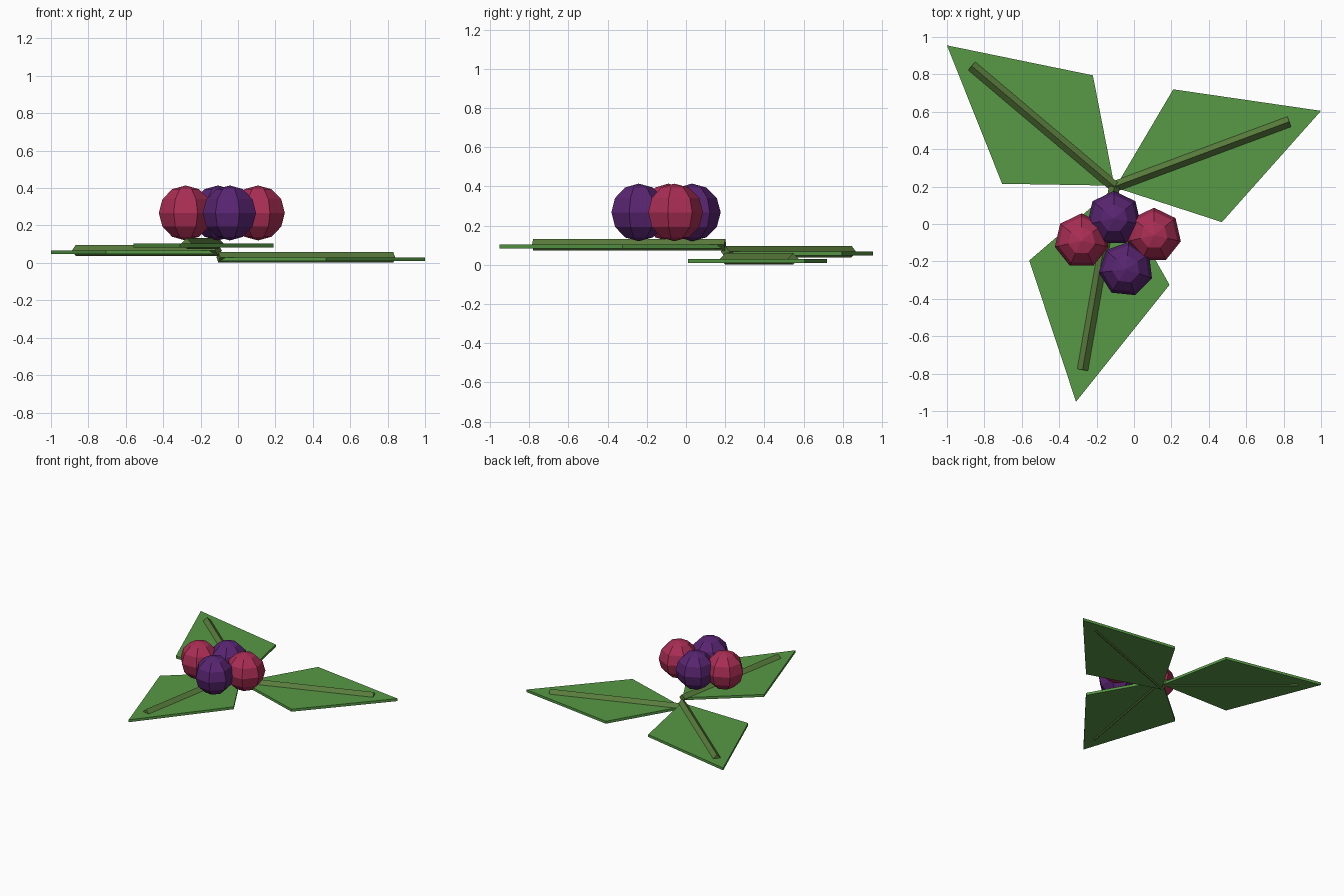
import bpy, math
from mathutils import Vector

if "Cube" in bpy.data.objects:
    bpy.data.objects.remove(bpy.data.objects["Cube"])


def material(name, rgb):
    m = bpy.data.materials.new(name)
    m.diffuse_color = (*rgb, 1)
    m.use_nodes = True
    m.node_tree.nodes["Principled BSDF"].inputs["Base Color"].default_value = m.diffuse_color
    return m


LEAF = material("leaf green", (0.095, 0.32, 0.06))
RIB = material("olive green", (0.10, 0.20, 0.045))
RED = material("berry red", (0.40, 0.027, 0.09))
PURPLE = material("berry purple", (0.098, 0.018, 0.165))


def mesh_object(name, verts, faces, mat):
    me = bpy.data.meshes.new(name)
    me.from_pydata(verts, [], faces)
    me.materials.append(mat)
    ob = bpy.data.objects.new(name, me)
    bpy.context.collection.objects.link(ob)
    return ob


def prism(name, bottom, top, mat):
    """Closed solid between two matching counter-clockwise outlines."""
    n = len(bottom)
    faces = [tuple(reversed(range(n))), tuple(range(n, 2 * n))]
    faces += [(i, (i + 1) % n, n + (i + 1) % n, n + i) for i in range(n)]
    return mesh_object(name, bottom + top, faces, mat)


def leaf(name, outline, rib_end, z):
    # thin kite-shaped blade
    prism(name + "_blade", [(x, y, z - 0.02) for x, y in outline],
          [(x, y, z) for x, y in outline], LEAF)
    # diamond-section midrib running through the blade
    a, b = Vector((-0.105, 0.2, z)), Vector((*rib_end, z))
    side = Vector((0, 0, 1)).cross(b - a).normalized()
    ring = [side * 0.029, Vector((0, 0, 0.029)), -side * 0.029, Vector((0, 0, -0.029))]
    prism(name + "_midrib", [tuple(a + r) for r in ring],
          [tuple(b + r) for r in ring], RIB)


# three stacked leaves, outlines counter-clockwise from the stem end
leaf("right_leaf", [(-0.10, 0.195), (0.47, 0.01), (1.0, 0.605), (0.21, 0.72)],
     (0.83, 0.547), 0.03)
leaf("left_leaf", [(-0.105, 0.205), (-0.22, 0.795), (-1.0, 0.955), (-0.705, 0.215)],
     (-0.868, 0.845), 0.067)
leaf("front_leaf", [(-0.105, 0.195), (-0.56, -0.195), (-0.31, -0.95), (0.19, -0.325)],
     (-0.275, -0.78), 0.103)

# cluster of faceted berries
berries = [("left_red_berry", -0.28, -0.09, 0, RED),
           ("right_red_berry", 0.107, -0.06, 0, RED),
           ("back_purple_berry", -0.107, 0.03, 0, PURPLE),
           ("front_purple_berry", -0.043, -0.242, -6, PURPLE)]
for name, x, y, turn, mat in berries:
    bpy.ops.mesh.primitive_uv_sphere_add(segments=7, ring_count=6, radius=0.147,
                                         location=(x, y, 0.267),
                                         rotation=(0, 0, math.radians(turn)))
    ob = bpy.context.object
    ob.name = name
    ob.data.materials.append(mat)
